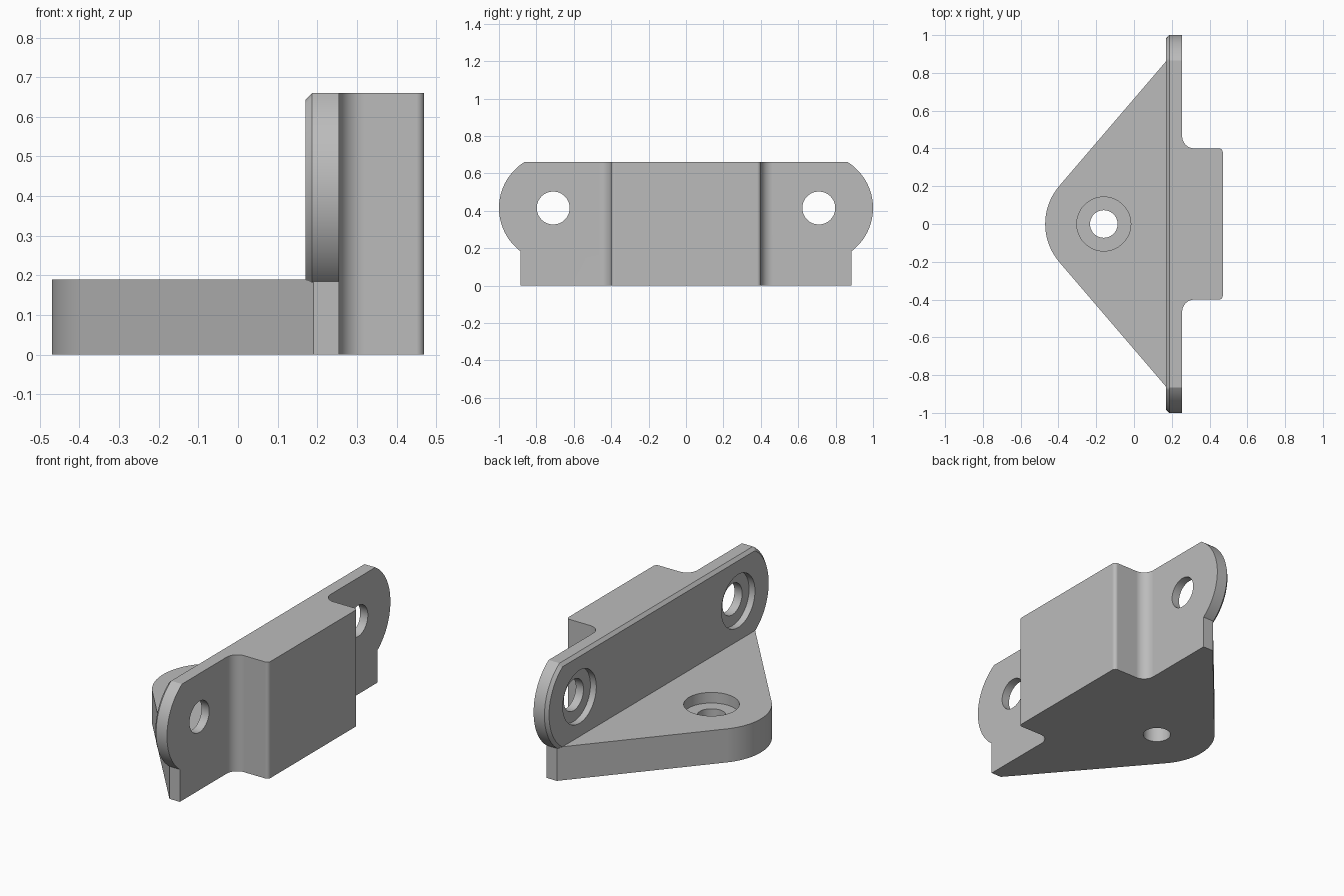
import bpy
import bmesh
import math
from mathutils import Matrix, Vector

if "Cube" in bpy.data.objects:
    bpy.data.objects.remove(bpy.data.objects["Cube"], do_unlink=True)

grey = bpy.data.materials.new("plain_grey")
grey.use_nodes = True
grey.diffuse_color = (0.5, 0.5, 0.5, 1)
grey.node_tree.nodes["Principled BSDF"].inputs["Base Color"].default_value = (0.5, 0.5, 0.5, 1)


def finish(name, bm):
    bmesh.ops.recalc_face_normals(bm, faces=bm.faces)
    mesh = bpy.data.meshes.new(name)
    bm.to_mesh(mesh)
    bm.free()
    mesh.materials.append(grey)
    obj = bpy.data.objects.new(name, mesh)
    bpy.context.collection.objects.link(obj)
    return obj


def loft(name, rings):
    """Closed solid through rings with equal point counts."""
    bm = bmesh.new()
    loops = [[bm.verts.new(p) for p in ring] for ring in rings]
    n = len(loops[0])
    for a, b in zip(loops, loops[1:]):
        for i in range(n):
            j = (i + 1) % n
            bm.faces.new((a[i], a[j], b[j], b[i]))
    bm.faces.new(loops[0])
    bm.faces.new(loops[-1])
    return finish(name, bm)


def arc(cx, cy, r, a0, a1, steps):
    angles = [math.radians(a0 + (a1 - a0) * i / steps) for i in range(steps + 1)]
    return [(cx + r * math.cos(a), cy + r * math.sin(a)) for a in angles]


def prism(name, half, z0, z1):
    """Upright extrusion of a half outline (y > 0) mirrored across y = 0."""
    outline = half + [(x, -y) for x, y in reversed(half) if abs(y) > 1e-6]
    return loft(name, [[(x, y, z) for x, y in outline] for z in (z0, z1)])


def cylinder(name, start, end, radius):
    start, end = Vector(start), Vector(end)
    axis = end - start
    bm = bmesh.new()
    turn = Matrix.Translation((start + end) / 2) @ axis.to_track_quat("Z", "Y").to_matrix().to_4x4()
    bmesh.ops.create_cone(bm, cap_ends=True, segments=64, radius1=radius,
                          radius2=radius, depth=axis.length, matrix=turn)
    return finish(name, bm)


def combine(target, tool, operation):
    """Apply a boolean and remove the tool."""
    tool.hide_render = True
    mod = target.modifiers.new(operation.lower(), "BOOLEAN")
    mod.operation = operation
    mod.solver = "EXACT"
    mod.object = tool
    bpy.context.view_layer.objects.active = target
    bpy.ops.object.modifier_apply(modifier=mod.name)
    bpy.data.objects.remove(tool, do_unlink=True)


# Foot: rounded nose with tangent sides widening to the upright plate
HOLE_X, FOOT_TOP = -0.16, 0.19
foot = [(0.255, 0.885), (0.19, 0.885)] + arc(HOLE_X, 0, 0.31, 139.4, 180, 16)
bracket = prism("corner_bracket", foot, 0, FOOT_TOP)

# Upright plate: round ends, flat top, chamfered on the foot side
EAR_Y, EAR_Z, EAR_R = 0.71, 0.415, 0.29


def plate_ring(x, inset):
    r = EAR_R - inset
    low = math.degrees(math.asin((0.15 - EAR_Z) / r))
    high = math.degrees(math.asin((0.66 - inset - EAR_Z) / r))
    end = arc(EAR_Y, EAR_Z, r, low, high, 32)
    return [(x, y, z) for y, z in end] + [(x, -y, z) for y, z in reversed(end)]


plate = loft("upright_plate", [plate_ring(0.17, 0.017), plate_ring(0.187, 0), plate_ring(0.255, 0)])
combine(bracket, plate, "UNION")

# Block behind the plate: concave fillets at the root, small rounds outside
block = ([(0.22, 0.465)] + arc(0.32, 0.465, 0.065, 180, 270, 16)
         + arc(0.45, 0.38, 0.02, 90, 0, 10))
combine(bracket, prism("rear_block", block, 0, 0.66), "UNION")

# Counterbored hole in the foot
combine(bracket, cylinder("foot_hole", (HOLE_X, 0, -0.1), (HOLE_X, 0, 0.3), 0.073), "DIFFERENCE")
combine(bracket, cylinder("foot_recess", (HOLE_X, 0, FOOT_TOP - 0.06), (HOLE_X, 0, 0.3), 0.143), "DIFFERENCE")

# Counterbored holes in both plate ends
for y in (-EAR_Y, EAR_Y):
    combine(bracket, cylinder("ear_hole", (0.1, y, EAR_Z), (0.35, y, EAR_Z), 0.088), "DIFFERENCE")
    combine(bracket, cylinder("ear_recess", (0.1, y, EAR_Z), (0.207, y, EAR_Z), 0.15), "DIFFERENCE")

# Smooth curved faces, keep machined edges crisp
bpy.ops.object.select_all(action="DESELECT")
bracket.select_set(True)
bpy.context.view_layer.objects.active = bracket
bpy.ops.object.shade_smooth_by_angle(angle=math.radians(25))
weighted = bracket.modifiers.new("even_shading", "WEIGHTED_NORMAL")
weighted.keep_sharp = True
